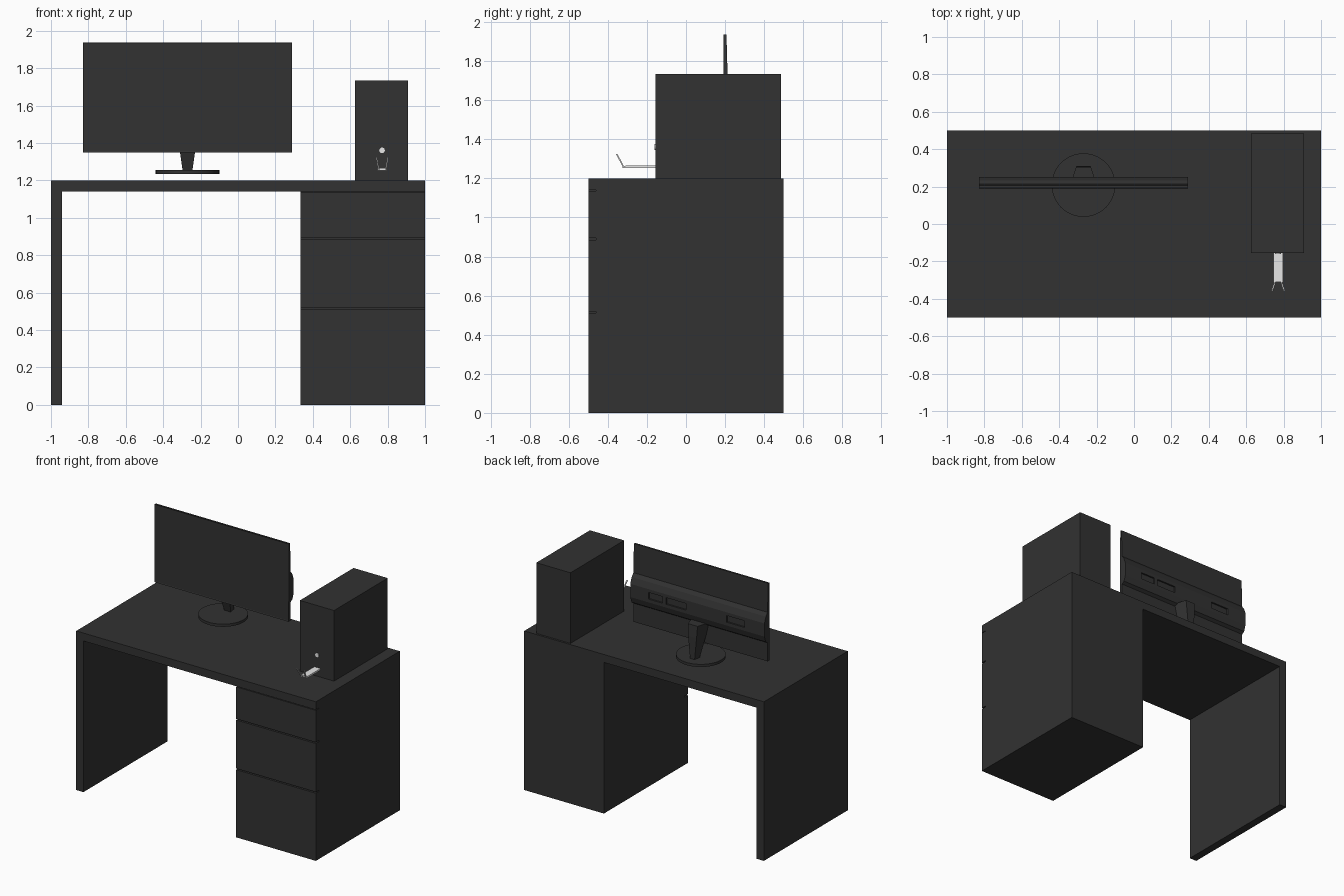
import bpy, bmesh, math
from mathutils import Vector

if "Cube" in bpy.data.objects:
    bpy.data.objects.remove(bpy.data.objects["Cube"])


def material(name, v):
    m = bpy.data.materials.new(name)
    m.diffuse_color = (v, v, v, 1)
    m.use_nodes = True
    m.node_tree.nodes["Principled BSDF"].inputs["Base Color"].default_value = m.diffuse_color
    return m


BLACK = material("charcoal", 0.032)
WHITE = material("light_grey", 0.8)


def finish(name, bm, mat):
    bmesh.ops.recalc_face_normals(bm, faces=bm.faces[:])
    me = bpy.data.meshes.new(name)
    bm.to_mesh(me)
    bm.free()
    ob = bpy.data.objects.new(name, me)
    me.materials.append(mat)
    bpy.context.collection.objects.link(ob)
    return ob


def add_box(bm, x0, x1, y0, y1, z0, z1):
    vs = bmesh.ops.create_cube(bm, size=1)["verts"]
    for v in vs:
        v.co = Vector((x1 if v.co.x > 0 else x0, y1 if v.co.y > 0 else y0, z1 if v.co.z > 0 else z0))


def box(name, *b, mat=BLACK):
    bm = bmesh.new()
    add_box(bm, *b)
    return finish(name, bm, mat)


def loft(bm, a, b):
    """Closed solid between two equal-length loops."""
    va, vb = [[bm.verts.new(p) for p in loop] for loop in (a, b)]
    n = len(va)
    bm.faces.new(va)
    bm.faces.new(vb)
    for i in range(n):
        bm.faces.new((va[i], va[(i + 1) % n], vb[(i + 1) % n], vb[i]))


def disc(name, centre, radius, depth, axis_y, mat, seg):
    bpy.ops.mesh.primitive_cylinder_add(vertices=seg, radius=radius, depth=depth, location=centre,
                                        rotation=(math.pi / 2 if axis_y else 0, 0, 0))
    ob = bpy.context.object
    ob.name = name
    ob.data.materials.append(mat)
    bpy.ops.object.shade_smooth_by_angle()
    return ob


# desk: top, left leg, drawer cabinet
box("desk_top", -1, 1, -0.5, 0.5, 1.14, 1.2)
box("left_leg", -1, -0.94, -0.5, 0.5, 0, 1.14)
box("cabinet_body", 0.335, 1, -0.46, 0.5, 0, 1.14)
# drawer fronts separated by narrow grooves
levels = [0, 0.515, 0.89, 1.14]
for i in range(3):
    low = levels[i] + (0.004 if i else 0)
    box(f"drawer_front_{i + 1}", 0.335, 1, -0.5, -0.46, low, levels[i + 1] - 0.005)

# computer case with round power button
box("computer_case", 0.625, 0.91, -0.155, 0.485, 1.2, 1.733)
disc("power_button", (0.77, -0.156, 1.36), 0.015, 0.008, True, WHITE, 24)

# plugged-in adapter with two splayed aerials
box("adapter_body", 0.745, 0.797, -0.31, -0.155, 1.252, 1.265, mat=WHITE)
for side, s in (("left", -1), ("right", 1)):
    bm = bmesh.new()
    w = 0.004
    foot = Vector((0.771 + s * 0.018, -0.318, 1.256))
    tip = Vector((0.771 + s * 0.031, -0.355, 1.325))
    square = [Vector(c) for c in ((-w, -w, 0), (w, -w, 0), (w, w, 0), (-w, w, 0))]
    loft(bm, [foot + c for c in square], [tip + c for c in square])
    add_box(bm, foot.x - w, foot.x + w, -0.325, -0.305, 1.252, 1.262)
    finish(f"{side}_aerial", bm, WHITE)

# monitor: side profile with rear bulge, extruded across the width
profile = [(0.190, 1.35), (0.193, 1.937), (0.207, 1.937), (0.213, 1.72), (0.233, 1.695), (0.25, 1.65),
           (0.25, 1.55), (0.235, 1.505), (0.213, 1.49), (0.213, 1.35)]
bm = bmesh.new()
loft(bm, [(-0.83, y, z) for y, z in profile], [(0.29, y, z) for y, z in profile])
bmesh.ops.recalc_face_normals(bm, faces=bm.faces[:])
screen = [f for f in bm.faces if f.normal.y < -0.9]
bmesh.ops.inset_region(bm, faces=screen, thickness=0.01, depth=-0.002)
monitor = finish("monitor", bm, BLACK)

# recessed slots in the monitor's back
bm = bmesh.new()
for x0, x1 in ((0.02, 0.14), (-0.175, -0.01), (-0.665, -0.515)):
    add_box(bm, x0, x1, 0.238, 0.27, 1.575, 1.625)
cutter = finish("slot_cutter", bm, BLACK)
cutter.hide_render = True
cutter.hide_viewport = True
cutter.display_type = 'WIRE'
mod = monitor.modifiers.new("slots", 'BOOLEAN')
mod.object = cutter
mod.operation = 'DIFFERENCE'
mod.solver = 'EXACT'

# stand: tapering neck and round base
cx = -0.27
bm = bmesh.new()
loft(bm,
     [(cx - 0.025, 0.262, 1.245), (cx + 0.025, 0.262, 1.245), (cx + 0.018, 0.31, 1.245), (cx - 0.018, 0.31, 1.245)],
     [(cx - 0.05, 0.212, 1.42), (cx + 0.05, 0.212, 1.42), (cx + 0.035, 0.31, 1.42), (cx - 0.035, 0.31, 1.42)])
loft(bm,
     [(cx - 0.05, 0.212, 1.42), (cx + 0.05, 0.212, 1.42), (cx + 0.035, 0.31, 1.42), (cx - 0.035, 0.31, 1.42)],
     [(cx - 0.07, 0.212, 1.51), (cx + 0.07, 0.212, 1.51), (cx + 0.04, 0.305, 1.51), (cx - 0.04, 0.305, 1.51)])
finish("stand_neck", bm, BLACK)
disc("stand_base", (cx, 0.208, 1.245), 0.17, 0.02, False, BLACK, 48)
